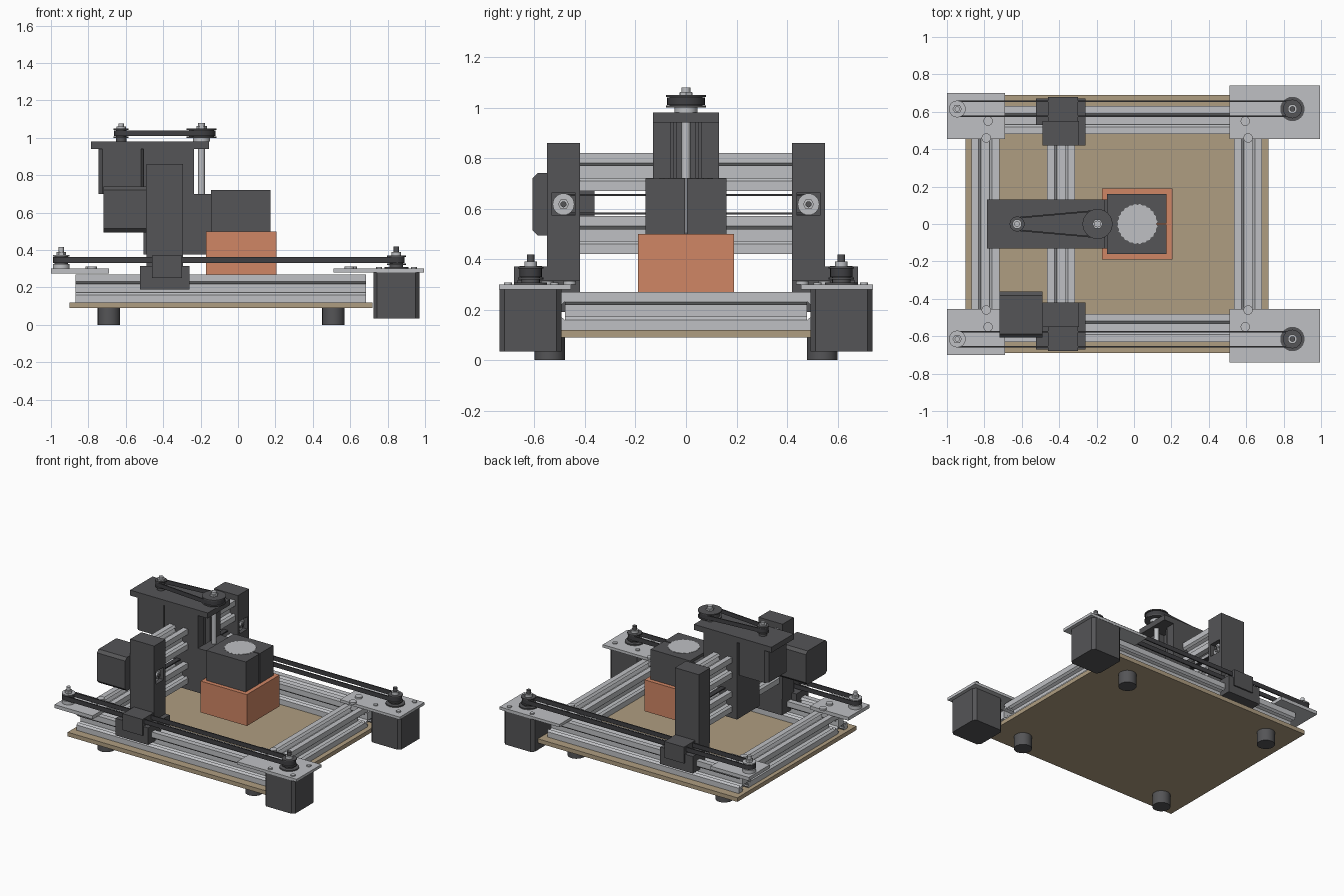
import bpy, bmesh
from math import sin, cos, pi, acos, atan2, hypot

cube = bpy.data.objects.get("Cube")
if cube:
    bpy.data.objects.remove(cube, do_unlink=True)


def material(name, r, g, b):
    m = bpy.data.materials.new(name)
    m.use_nodes = True
    m.diffuse_color = (r, g, b, 1)
    m.node_tree.nodes["Principled BSDF"].inputs["Base Color"].default_value = (r, g, b, 1)
    return m


ALU = material("aluminium grey", 0.52, 0.53, 0.55)
DARK = material("dark grey", 0.09, 0.09, 0.095)
BELT = material("belt black", 0.05, 0.05, 0.055)
WOOD = material("wood tan", 0.43, 0.34, 0.22)
ORANGE = material("orange", 0.63, 0.24, 0.13)


def finish(name, bm, mat, smooth=False):
    bmesh.ops.recalc_face_normals(bm, faces=bm.faces)
    me = bpy.data.meshes.new(name)
    bm.to_mesh(me)
    bm.free()
    me.materials.append(mat)
    ob = bpy.data.objects.new(name, me)
    bpy.context.collection.objects.link(ob)
    if smooth:
        bpy.ops.object.select_all(action='DESELECT')
        ob.select_set(True)
        bpy.context.view_layer.objects.active = ob
        bpy.ops.object.shade_smooth_by_angle(angle=0.6)
    return ob


def place(u, v, w, axis):
    return {'X': (w, u, v), 'Y': (v, w, u), 'Z': (u, v, w)}[axis]


def prism(name, pts, lo, hi, mat, axis='Z', smooth=False):
    """Extrude a 2D outline along an axis."""
    bm = bmesh.new()
    a = [bm.verts.new(place(u, v, lo, axis)) for u, v in pts]
    b = [bm.verts.new(place(u, v, hi, axis)) for u, v in pts]
    bm.faces.new(a)
    bm.faces.new(b)
    for i in range(len(a)):
        j = i - 1
        bm.faces.new((a[j], a[i], b[i], b[j]))
    return finish(name, bm, mat, smooth)


def box(name, x, y, z, mat):
    pts = [(x[0], y[0]), (x[1], y[0]), (x[1], y[1]), (x[0], y[1])]
    return prism(name, pts, z[0], z[1], mat)


def cyl(name, c, r, lo, hi, mat, axis='Z', n=24):
    pts = [(c[0] + r * cos(2 * pi * i / n), c[1] + r * sin(2 * pi * i / n)) for i in range(n)]
    return prism(name, pts, lo, hi, mat, axis, True)


def motor(name, c, lo, hi, axis='Z', h=0.123, k=0.02):
    pts = [(h, k - h), (h, h - k), (h - k, h), (k - h, h),
           (-h, h - k), (-h, k - h), (k - h, -h), (h - k, -h)]
    return prism(name, [(c[0] + u, c[1] + v) for u, v in pts], lo, hi, DARK, axis)


def rail(name, c, lo, hi, axis):
    """Slotted square extrusion."""
    h = 0.075
    side = [(-h, -h), (-.036, -h), (-.023, .015 - h), (-.04, .015 - h), (-.025, .045 - h)]
    side += [(-u, v) for u, v in side[:0:-1]]
    pts = []
    for _ in range(4):
        pts += side
        side = [(-v, u) for u, v in side]
    return prism(name, [(c[0] + u, c[1] + v) for u, v in pts], lo, hi, ALU, axis)


def belt(name, c1, r1, c2, r2, lo, hi, axis='Z', t=0.008, n=12):
    """Thin loop wrapped tangentially round two circles."""
    dx, dy = c2[0] - c1[0], c2[1] - c1[1]
    ang, a = atan2(dy, dx), acos((r1 - r2) / hypot(dx, dy))
    path = []
    for c, r, s, e in ((c1, r1, a, 2 * pi - a), (c2, r2, -a, a)):
        path += [(c, r, ang + s + (e - s) * i / n) for i in range(n + 1)]
    bm = bmesh.new()
    rings = []
    for off, w in ((0, lo), (t, lo), (t, hi), (0, hi)):
        rings.append([bm.verts.new(place(c[0] + (r + off) * cos(q), c[1] + (r + off) * sin(q), w, axis))
                      for c, r, q in path])
    for k in range(4):
        p, q = rings[k - 1], rings[k]
        for i in range(len(p)):
            bm.faces.new((p[i - 1], p[i], q[i], q[i - 1]))
    return finish(name, bm, BELT, True)


# Base board and feet
box("base_board", (-.90, .72), (-.69, .69), (.09, .12), WOOD)
for x in (-.69, .51):
    for y in (-.54, .54):
        cyl("foot", (x, y), .06, 0, .09, DARK)

# Cross rails of the frame
for x in (-.795, .61):
    rail("cross_rail", (.195, x), -.48, .48, 'Y')

# Everything repeated on the front and back sides
for s, side in ((-1, "front"), (1, "back")):
    def ys(a, b):
        return sorted((s * a, s * b))
    yc = s * .615
    rail(side + "_rail", (s * .555, .195), -.87, .685, 'X')
    box(side + "_idler_plate", (-1, -.69), ys(.455, .70), (.275, .30), ALU)
    box(side + "_motor_plate", (.51, .995), ys(.455, .74), (.28, .30), ALU)
    motor(side + "_drive_motor", (.847, yc), .035, .28)
    for x, y in ((-.79, .46), (-.78, .55), (.595, .55), (.61, .46)):
        cyl("plate_bolt", (x, s * y), .025, .30, .313, ALU, n=16)
    for x in (.755, .94):
        for y in (.52, .705):
            cyl("motor_screw", (x, s * y), .016, .30, .308, ALU, n=12)

    # Drive pulley, idler and long belt
    cyl("motor_boss", (.847, yc), .065, .30, .308, DARK)
    cyl("drive_pulley_flange", (.847, yc), .05, .32, .328, DARK)
    cyl("drive_pulley", (.847, yc), .036, .308, .362, DARK)
    cyl("drive_pulley_cap", (.847, yc), .05, .362, .37, DARK)
    cyl("drive_collar", (.847, yc), .025, .37, .39, ALU)
    cyl("drive_shaft", (.847, yc), .015, .39, .418, DARK, n=12)
    cyl("idler_washer", (-.945, yc), .045, .30, .325, ALU)
    cyl("idler_pulley", (-.945, yc), .035, .325, .365, DARK)
    cyl("idler_cap", (-.945, yc), .045, .365, .372, ALU)
    cyl("idler_nut", (-.945, yc), .025, .372, .39, ALU, n=6)
    cyl("idler_bolt", (-.945, yc), .014, .39, .415, ALU, n=12)
    belt(side + "_belt", (-.945, yc), .036, (.847, yc), .036, .33, .362)

    # Gantry carriage and upright with a pulley window
    box(side + "_carriage", (-.525, -.26), ys(.53, .67), (.19, .315), DARK)
    box(side + "_carriage_inner", (-.485, -.26), ys(.42, .53), (.19, .315), DARK)
    box(side + "_belt_clamp", (-.46, -.30), ys(.55, .68), (.25, .37), DARK)
    px = (-.49, -.295)
    box(side + "_upright_lower", px, ys(.42, .55), (.31, .572), DARK)
    box(side + "_upright_upper", px, ys(.42, .55), (.664, .86), DARK)
    box(side + "_upright_outer", px, ys(.53, .55), (.572, .664), DARK)
    box(side + "_upright_inner", px, ys(.42, .44), (.572, .664), DARK)
    box(side + "_upright_rear", (-.49, -.46), ys(.44, .53), (.572, .664), DARK)
    gc = (s * .485, .617)
    cyl("gantry_pulley", gc, .032, -.46, -.34, DARK, 'X')
    cyl("gantry_pulley_washer", gc, .043, -.34, -.32, ALU, 'X')
    cyl("gantry_pulley_nut", gc, .022, -.32, -.305, ALU, 'X', 6)
    cyl("gantry_pulley_bolt", gc, .012, -.305, -.297, DARK, 'X', 12)

# Gantry beams, belt and motor
for z in (.495, .745):
    rail("gantry_rail", (z, -.39), -.43, .43, 'Y')
belt("gantry_belt", (-.485, .617), .033, (.485, .617), .033, -.41, -.375, 'X')
motor("gantry_motor", (-.485, .617), -.72, -.49, 'X')

# Vertical slide body, channel shaped
box("slide_back", (-.505, -.29), (-.13, .13), (.375, .94), DARK)
for s in (-1, 1):
    box("slide_flange", (-.29, -.235), sorted((s * .06, s * .13)), (.375, .94), DARK)
    box("slide_guide", (-.29, -.25), sorted((s * .035, s * .05)), (.375, .94), DARK)
box("slide_foot", (-.29, -.165), (-.13, .13), (.375, .45), DARK)
box("slide_top_plate", (-.785, -.155), (-.13, .13), (.94, .98), DARK)
motor("lift_motor", (-.622, 0), .70, .94)

# Lead screw with its belt drive
cyl("lead_screw", (-.195, 0), .018, .38, 1.08, ALU, n=16)
cyl("screw_nut", (-.195, 0), .028, 1.05, 1.062, ALU, n=6)
cyl("screw_bearing", (-.195, 0), .045, .98, 1.0, ALU)
for z in (1.0, 1.042):
    cyl("screw_pulley_flange", (-.195, 0), .08, z, z + .008, DARK, n=32)
    cyl("lift_pulley_flange", (-.625, 0), .04, z, z + .008, DARK)
cyl("screw_pulley", (-.195, 0), .066, 1.0, 1.045, DARK, n=32)
cyl("lift_pulley", (-.625, 0), .028, .98, 1.045, DARK)
cyl("lift_collar", (-.625, 0), .025, 1.05, 1.06, ALU)
cyl("lift_shaft", (-.625, 0), .015, 1.05, 1.075, ALU, n=12)
belt("lift_belt", (-.195, 0), .067, (-.625, 0), .029, 1.01, 1.04)

# Tool carriage, split clamp and tool
box("tool_carriage", (-.235, -.145), (-.13, .13), (.45, .70), DARK)
box("tool_clamp", (-.145, .12), (-.16, .16), (.50, .72), DARK)
for s in (-1, 1):
    box("clamp_jaw", (.12, .175), sorted((s * .004, s * .16)), (.50, .72), DARK)
cyl("clamp_screw", (.15, .57), .01, -.1, .1, ALU, 'Y', 12)
teeth = [((.108 if i % 2 else .102) * cos(pi * i / 24) + .018, (.108 if i % 2 else .102) * sin(pi * i / 24))
         for i in range(48)]
prism("tool_body", teeth, .505, .722, ALU)

# Dust shoe
box("dust_shoe", (-.17, .205), (-.19, .19), (.27, .50), ORANGE)
